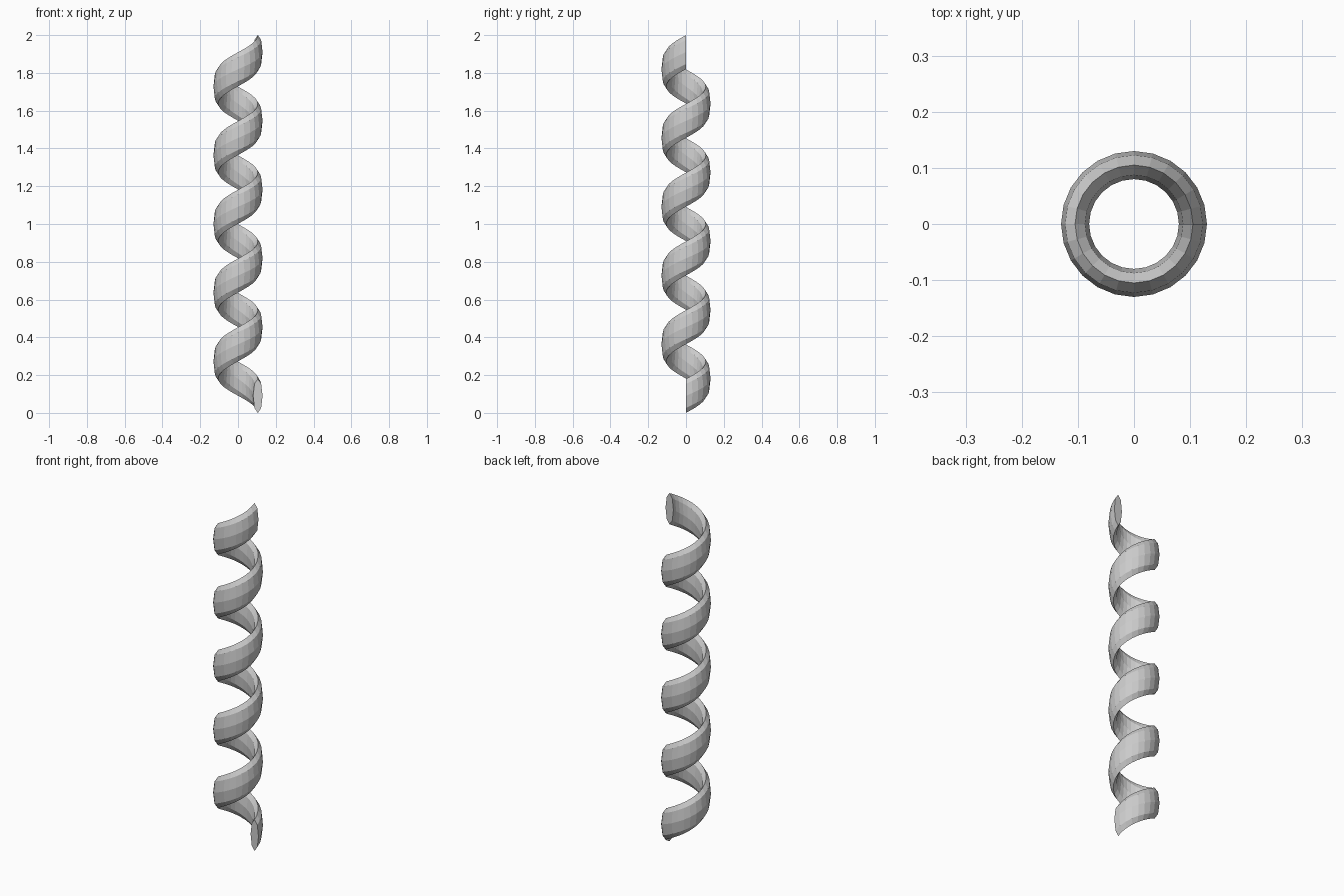
import bpy, bmesh
from math import sin, cos, pi

if "Cube" in bpy.data.objects:
    bpy.data.objects.remove(bpy.data.objects["Cube"])

TURNS, STEPS, SIDES = 5, 24, 8        # coil turns, steps per turn, sides of the band
R, RX, RZ = 0.105, 0.025, 0.09        # coil radius, band half-thickness, half-height
PITCH = (2 - 2 * RZ) / TURNS

bm = bmesh.new()
# Sweep an upright oval cross-section along a right-handed helix
rings = []
for i in range(TURNS * STEPS + 1):
    a = 2 * pi * i / STEPS
    z0 = RZ + PITCH * i / STEPS
    ring = []
    for k in range(SIDES):
        t = 2 * pi * k / SIDES
        r = R + RX * cos(t)
        ring.append(bm.verts.new((r * cos(a), r * sin(a), z0 + RZ * sin(t))))
    rings.append(ring)
for p, q in zip(rings, rings[1:]):
    for k in range(SIDES):
        n = (k + 1) % SIDES
        bm.faces.new((p[k], q[k], q[n], p[n]))
# End caps
bm.faces.new(rings[0])
bm.faces.new(rings[-1][::-1])
bmesh.ops.recalc_face_normals(bm, faces=bm.faces)

mesh = bpy.data.meshes.new("spiral_coil")
bm.to_mesh(mesh)
bm.free()
coil = bpy.data.objects.new("spiral_coil", mesh)
bpy.context.collection.objects.link(coil)
